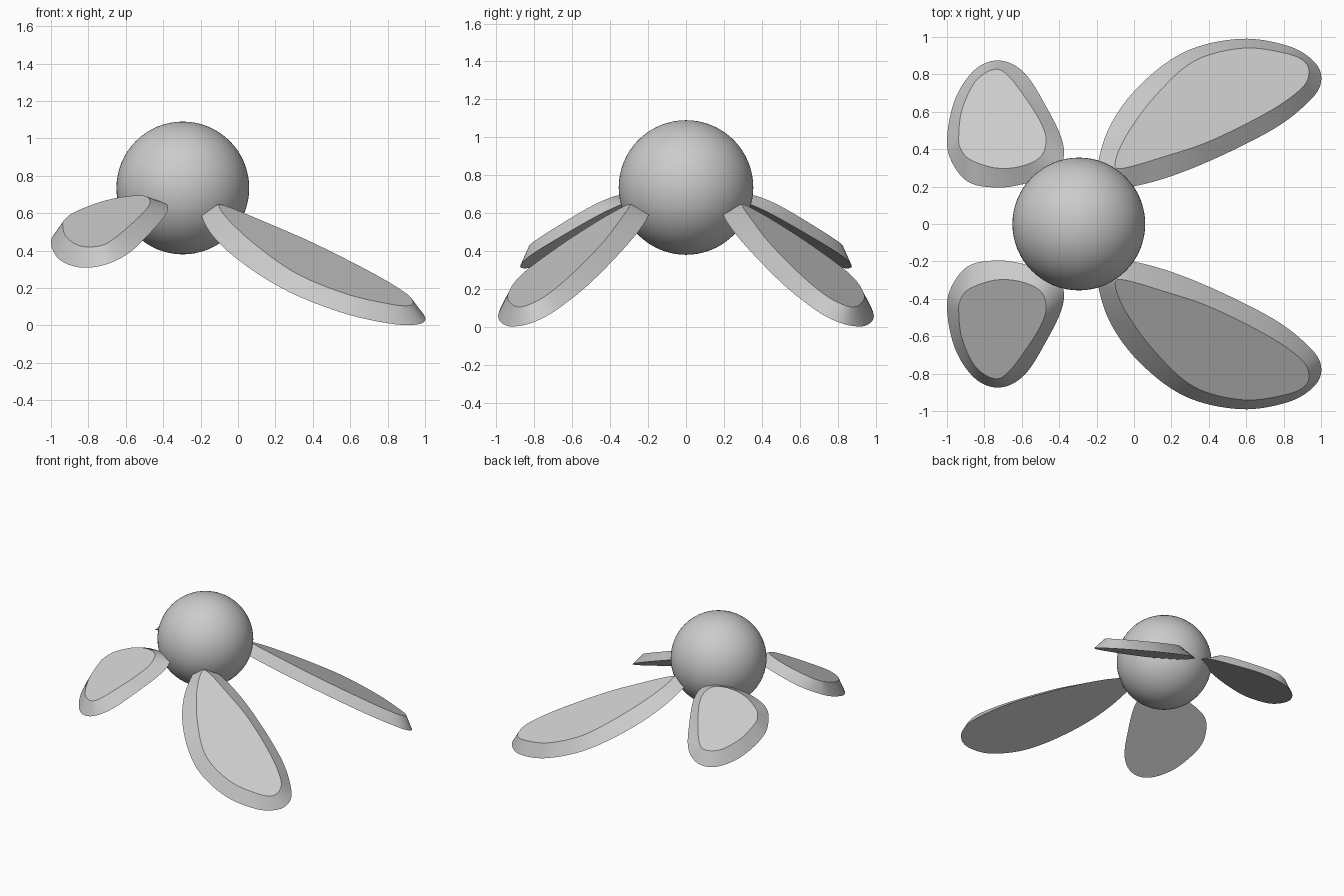
import bpy
import bmesh

cube = bpy.data.objects.get("Cube")
if cube:
    bpy.data.objects.remove(cube, do_unlink=True)

grey = bpy.data.materials.new("plain grey")
grey.use_nodes = True
colour = (0.6, 0.6, 0.6, 1)
grey.diffuse_color = colour
grey.node_tree.nodes["Principled BSDF"].inputs["Base Color"].default_value = colour


def smooth_loop(points, steps=8):
    """Closed curve through a few outline points."""
    result = []
    n = len(points)
    for i in range(n):
        p, q, r, s = (points[(i + k) % n] for k in (-1, 0, 1, 2))
        for j in range(steps):
            t = j / steps
            result.append([0.5 * (2 * b + (c - a) * t
                                  + (2 * a - 5 * b + 4 * c - d) * t * t
                                  + (3 * b - a - 3 * c + d) * t ** 3)
                           for a, b, c, d in zip(p, q, r, s)])
    return result


def shade(obj):
    obj.data.materials.append(grey)
    bpy.ops.object.select_all(action='DESELECT')
    bpy.context.view_layer.objects.active = obj
    obj.select_set(True)
    bpy.ops.object.shade_smooth_by_angle(angle=0.5)


def petal(name, base, top, plane, rise, side):
    """Tilted flat petal with a sloping rim; plane gives height from x and y."""
    height, slope_x, slope_y = plane
    bm = bmesh.new()
    loops = []
    for outline, lift in ((base, 0), (top, rise)):
        loops.append([bm.verts.new((x, side * y, height + slope_x * x + slope_y * y + lift))
                      for x, y in smooth_loop(outline)])
    lower, upper = loops
    n = len(lower)
    for i in range(n):
        j = (i + 1) % n
        bm.faces.new((lower[i], lower[j], upper[j], upper[i]))
    bm.faces.new(lower)
    bm.faces.new(upper)
    bmesh.ops.recalc_face_normals(bm, faces=bm.faces)
    mesh = bpy.data.meshes.new(name)
    bm.to_mesh(mesh)
    bm.free()
    obj = bpy.data.objects.new(name, mesh)
    bpy.context.collection.objects.link(obj)
    shade(obj)


# Round centre
bpy.ops.mesh.primitive_uv_sphere_add(segments=64, ring_count=32, radius=0.355,
                                     location=(-0.295, 0, 0.735))
ball = bpy.context.object
ball.name = "ball"
shade(ball)

# Long petal outlines, base and top, listed in step with each other
long_base = [(-.2, .25), (-.14, .5), (.02, .73), (.27, .92), (.57, .99), (.83, .95),
             (.97, .86), (1, .76), (.94, .66), (.75, .51), (.4, .335), (.1, .225), (-.13, .19)]
long_top = [(-.1, .33), (-.04, .475), (.11, .68), (.32, .87), (.58, .94), (.8, .915),
            (.91, .87), (.935, .8), (.89, .72), (.72, .6), (.41, .445), (.16, .36), (-.06, .298)]

# Short petal outlines
short_base = [(-1, .45), (-.957, .666), (-.85, .826), (-.717, .874), (-.583, .805),
              (-.46, .61), (-.385, .45), (-.38, .34), (-.44, .265), (-.567, .22),
              (-.717, .195), (-.877, .22), (-.968, .32)]
short_top = [(-.937, .47), (-.92, .61), (-.85, .76), (-.75, .826), (-.674, .794),
             (-.567, .655), (-.492, .53), (-.47, .44), (-.503, .356), (-.61, .307),
             (-.743, .3), (-.877, .345), (-.928, .405)]

for label, side in (("back", 1), ("front", -1)):
    petal("long_petal_" + label, long_base, long_top, (.668, -.285, -.446), .085, side)
    petal("short_petal_" + label, short_base, short_top, (.892, .2525, -.444), .087, side)
